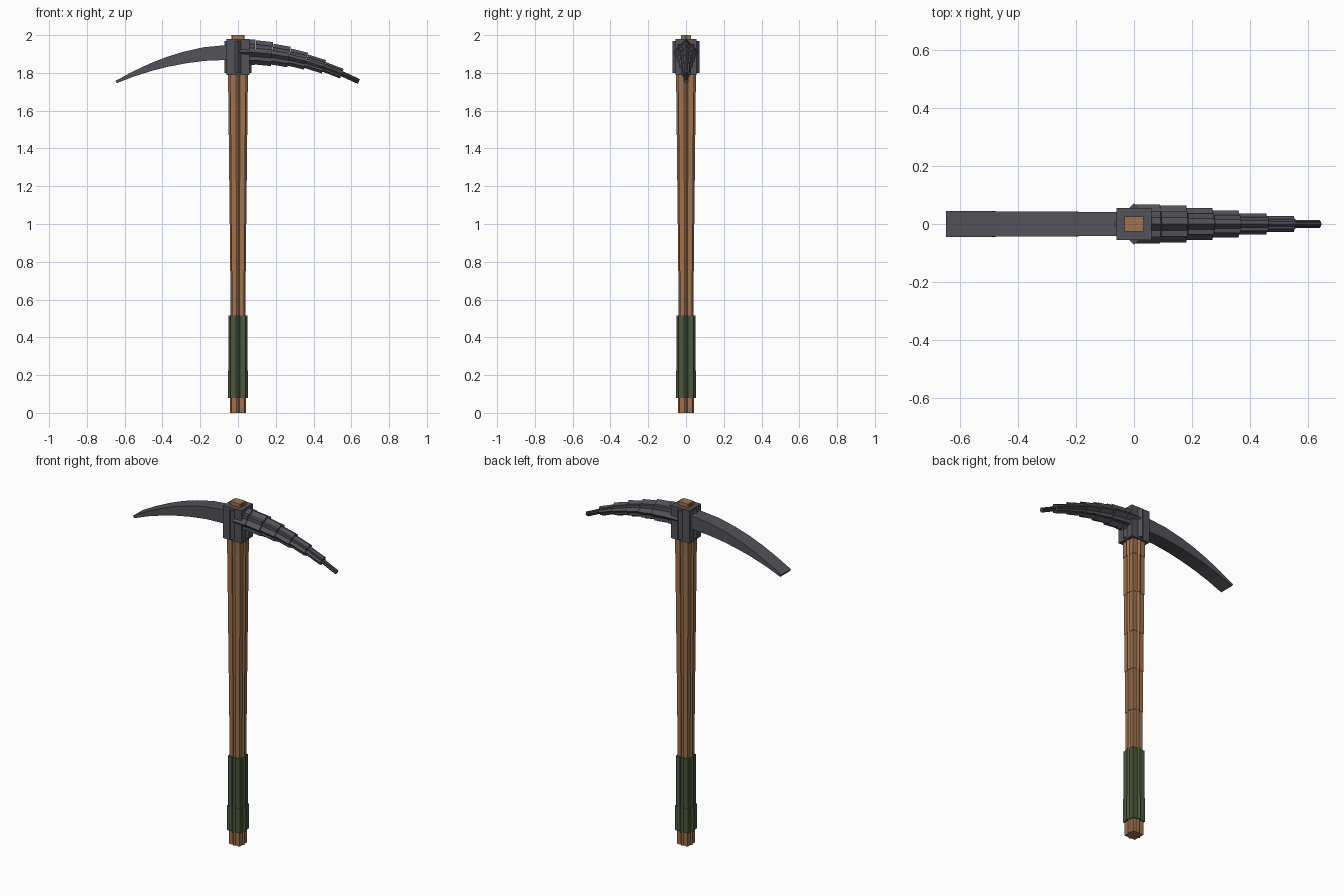
import bpy
import bmesh
from mathutils import Vector

cube = bpy.data.objects.get("Cube")
if cube:
    bpy.data.objects.remove(cube, do_unlink=True)


def material(name, rgb):
    mat = bpy.data.materials.new(name)
    mat.use_nodes = True
    mat.diffuse_color = (*rgb, 1)
    mat.node_tree.nodes["Principled BSDF"].inputs["Base Color"].default_value = (*rgb, 1)
    return mat


WOOD = material("warm wood", (0.34, 0.17, 0.075))
STEEL = material("dark steel", (0.085, 0.085, 0.1))
WRAP = material("green wrap", (0.07, 0.095, 0.045))
Y = Vector((0, 1, 0))


def star(d, a):
    """Section of a square (half side a) crossed with a diamond (half diagonal d)."""
    n = d - a
    quarter = [(d, 0), (a, n), (a, a), (n, a)]
    points = []
    for _ in range(4):
        points += quarter
        quarter = [(-v, u) for u, v in quarter]
    return points


def rect(u, v):
    return [(u, v), (-u, v), (-u, -v), (u, -v)]


def loft(name, mat, stations):
    """Skin closed sections, given as (centre, tangent, section points)."""
    bm = bmesh.new()
    rings = []
    for centre, tangent, section in stations:
        normal = Y.cross(tangent.normalized())
        rings.append([bm.verts.new(centre + Y * v + normal * u) for u, v in section])
    count = len(rings[0])
    for low, high in zip(rings, rings[1:]):
        for i in range(count):
            j = (i + 1) % count
            bm.faces.new((low[i], low[j], high[j], high[i]))
    bm.faces.new(rings[0][::-1])
    bm.faces.new(rings[-1])
    bmesh.ops.recalc_face_normals(bm, faces=bm.faces)
    mesh = bpy.data.meshes.new(name)
    bm.to_mesh(mesh)
    bm.free()
    mesh.materials.append(mat)
    obj = bpy.data.objects.new(name, mesh)
    bpy.context.collection.objects.link(obj)
    return obj


def prism(name, mat, start, end, section):
    tangent = end - start
    return loft(name, mat, [(start, tangent, section), (end, tangent, section)])


def column(name, mat, z0, z1, section):
    return prism(name, mat, Vector((0, 0, z0)), Vector((0, 0, z1)), section)


def arc(x):
    return Vector((x, 0, 1.912 - 0.385 * x * x))


# Handle: stepped segments that widen towards the head
column("handle_butt", WOOD, 0, 0.1, star(0.043, 0.035))
joints = [0.5, 0.75, 1.0, 1.23, 1.47, 1.7, 1.8]
for i, (low, high) in enumerate(zip(joints, joints[1:])):
    d = 0.041 + 0.0022 * i
    column(f"handle_segment_{i + 1}", WOOD, low, high, star(d, d * 0.8))

# Wrapped grip
column("grip_lower", WRAP, 0.08, 0.225, star(0.052, 0.041))
column("grip_upper", WRAP, 0.22, 0.515, star(0.049, 0.039))

# Head socket, with the handle end and its wedge showing on top
column("socket_block", STEEL, 1.79, 1.98, rect(0.06, 0.055))
column("socket_diamond", STEEL, 1.8, 1.97, [(0.072, 0), (0, 0.072), (-0.072, 0), (0, -0.072)])
column("handle_end", WOOD, 1.95, 2.0, rect(0.032, 0.026))
column("handle_wedge", STEEL, 1.95, 2.0, rect(0.034, 0.008))

# Pick point: overlapping segments that shrink along the arc
stops = [0, 0.09, 0.18, 0.27, 0.36, 0.455, 0.55, 0.64]
sizes = [0.067, 0.064, 0.055, 0.046, 0.037, 0.027, 0.014]
for i, d in enumerate(sizes):
    prism(f"pick_segment_{i + 1}", STEEL, arc(stops[i]), arc(stops[i + 1]), star(d, d * 0.66))

# Flat adze blade: thins and broadens slightly towards its edge
blade = [(0, 0.041), (0.18, 0.036), (0.285, 0.031), (0.375, 0.026),
         (0.46, 0.02), (0.555, 0.013), (0.645, 0.007)]
stations = []
for x, half in blade:
    tangent = Vector((-1, 0, -0.77 * x))
    stations.append((arc(-x), tangent, rect(half, 0.041 + 0.006 * x)))
loft("adze_blade", STEEL, stations)
